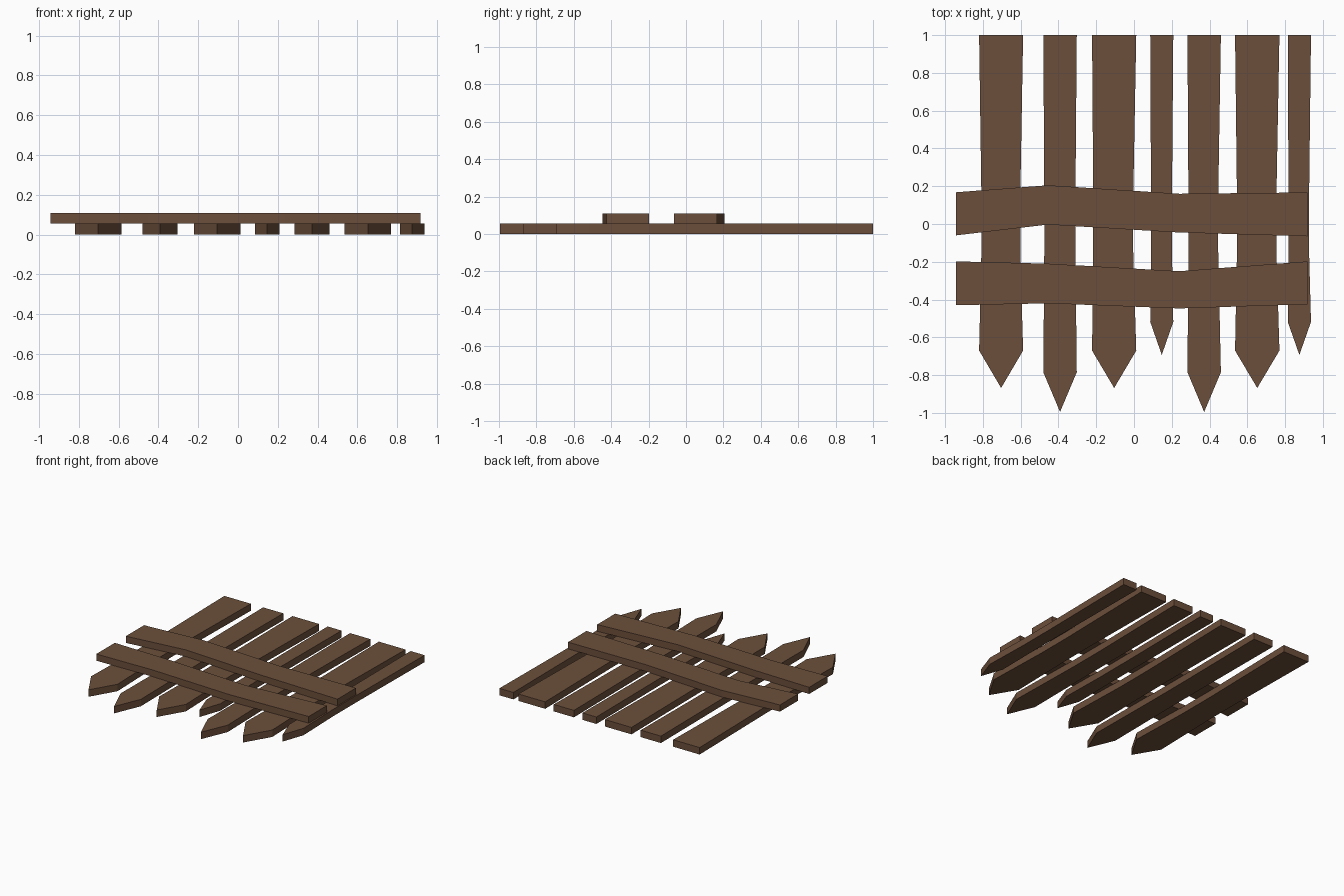
import bpy, bmesh

if "Cube" in bpy.data.objects:
    bpy.data.objects.remove(bpy.data.objects["Cube"])

wood = bpy.data.materials.new("brown_wood")
wood.diffuse_color = (0.15, 0.078, 0.044, 1)
wood.use_nodes = True
wood.node_tree.nodes["Principled BSDF"].inputs["Base Color"].default_value = wood.diffuse_color


def board(name, outline, z0, z1):
    """Extrude a flat outline (counter-clockwise) into a solid board."""
    bm = bmesh.new()
    face = bm.faces.new([bm.verts.new((x, y, z0)) for x, y in outline])
    top = bmesh.ops.extrude_face_region(bm, geom=[face], use_keep_orig=True)
    moved = [v for v in top["geom"] if isinstance(v, bmesh.types.BMVert)]
    bmesh.ops.translate(bm, verts=moved, vec=(0, 0, z1 - z0))
    bmesh.ops.recalc_face_normals(bm, faces=bm.faces)
    me = bpy.data.meshes.new(name)
    bm.to_mesh(me)
    bm.free()
    me.materials.append(wood)
    ob = bpy.data.objects.new(name, me)
    bpy.context.collection.objects.link(ob)


# Pointed pickets: left, right, waist inset left/right, shoulder y, tip y
pickets = [
    (-0.82, -0.587, 0.012, 0.015, -0.67, -0.868),
    (-0.48, -0.303, 0.005, 0.007, -0.785, -0.995),
    (-0.222, 0.012, 0.006, 0.016, -0.67, -0.868),
    (0.086, 0.208, 0.004, 0.007, -0.518, -0.693),
    (0.283, 0.46, 0.005, 0.014, -0.785, -0.995),
    (0.535, 0.77, 0.010, 0.016, -0.67, -0.868),
    (0.814, 0.937, 0.004, 0.010, -0.518, -0.693),
]
for i, (l, r, il, ir, shoulder, tip) in enumerate(pickets, 1):
    board(f"picket_{i}", [
        ((l + r) / 2, tip), (r, shoulder), (r - ir, -0.15), (r - ir, 0.15),
        (r, 1.0), (l, 1.0), (l + il, 0.15), (l + il, -0.15), (l, shoulder),
    ], 0.0, 0.055)

# Crooked cross rails: lower and upper edge at four stations along x
stations = (-0.942, -0.455, 0.24, 0.918)
rails = {
    "upper_rail": ((-0.06, -0.003, -0.045, -0.065), (0.168, 0.205, 0.16, 0.167)),
    "lower_rail": ((-0.43, -0.42, -0.447, -0.425), (-0.198, -0.21, -0.25, -0.198)),
}
for name, (low, high) in rails.items():
    outline = list(zip(stations, low)) + list(zip(stations, high))[::-1]
    board(name, outline, 0.055, 0.108)
